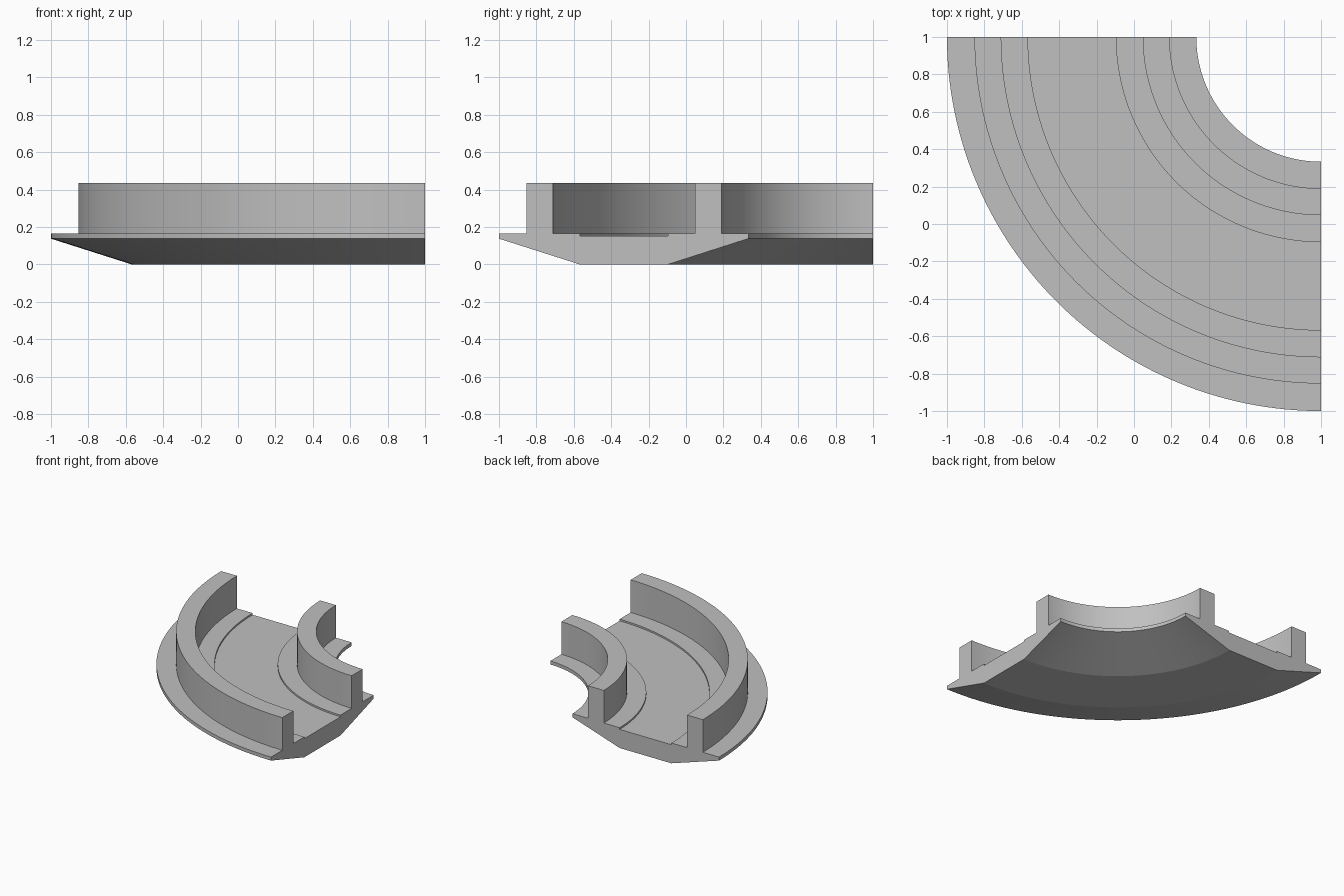
import bpy
import bmesh
from math import radians
from mathutils import Vector

cube = bpy.data.objects.get("Cube")
if cube:
    bpy.data.objects.remove(cube, do_unlink=True)

CENTRE = Vector((1, 1, 0))
SEGMENTS = 64

# Heights of the cross-section
RIM_LOW, RECESS, DECK, WALL_TOP = 0.138, 0.153, 0.167, 0.435
# Radii of the cross-section, from the inner rim to the outer rim
R = [0.667, 0.81, 0.953, 1.097, 1.567, 1.71, 1.853, 2.0]

# Closed cross-section: tapered underside, two walls, shallow recess between
section = [
    (R[0], RIM_LOW), (R[3], 0), (R[4], 0), (R[7], RIM_LOW), (R[7], DECK),
    (R[6], DECK), (R[6], WALL_TOP), (R[5], WALL_TOP), (R[5], DECK),
    (R[4], DECK), (R[4], RECESS), (R[3], RECESS), (R[3], DECK),
    (R[2], DECK), (R[2], WALL_TOP), (R[1], WALL_TOP), (R[1], DECK),
    (R[0], DECK),
]

# Sweep the section through a quarter turn
bm = bmesh.new()
start = [bm.verts.new(CENTRE + Vector((-r, 0, z))) for r, z in section]
edges = [bm.edges.new((a, b)) for a, b in zip(start, start[1:] + start[:1])]
swept = bmesh.ops.spin(bm, geom=start + edges, cent=CENTRE, axis=(0, 0, 1),
                       angle=radians(90), steps=SEGMENTS)

# Close both cut ends
end_edges = [e for e in swept["geom_last"] if isinstance(e, bmesh.types.BMEdge)]
bmesh.ops.contextual_create(bm, geom=edges)
bmesh.ops.contextual_create(bm, geom=end_edges)
bmesh.ops.recalc_face_normals(bm, faces=bm.faces[:])

mesh = bpy.data.meshes.new("curved_channel")
bm.to_mesh(mesh)
bm.free()
channel = bpy.data.objects.new("curved_channel", mesh)
bpy.context.collection.objects.link(channel)

# Plain grey material
grey = bpy.data.materials.new("light_grey")
grey.use_nodes = True
colour = (0.53, 0.53, 0.53, 1)
grey.diffuse_color = colour
grey.node_tree.nodes["Principled BSDF"].inputs["Base Color"].default_value = colour
mesh.materials.append(grey)

# Smooth around the sweep, crisp along the section corners
bpy.ops.object.select_all(action="DESELECT")
channel.select_set(True)
bpy.context.view_layer.objects.active = channel
bpy.ops.object.shade_smooth_by_angle(angle=radians(10))
